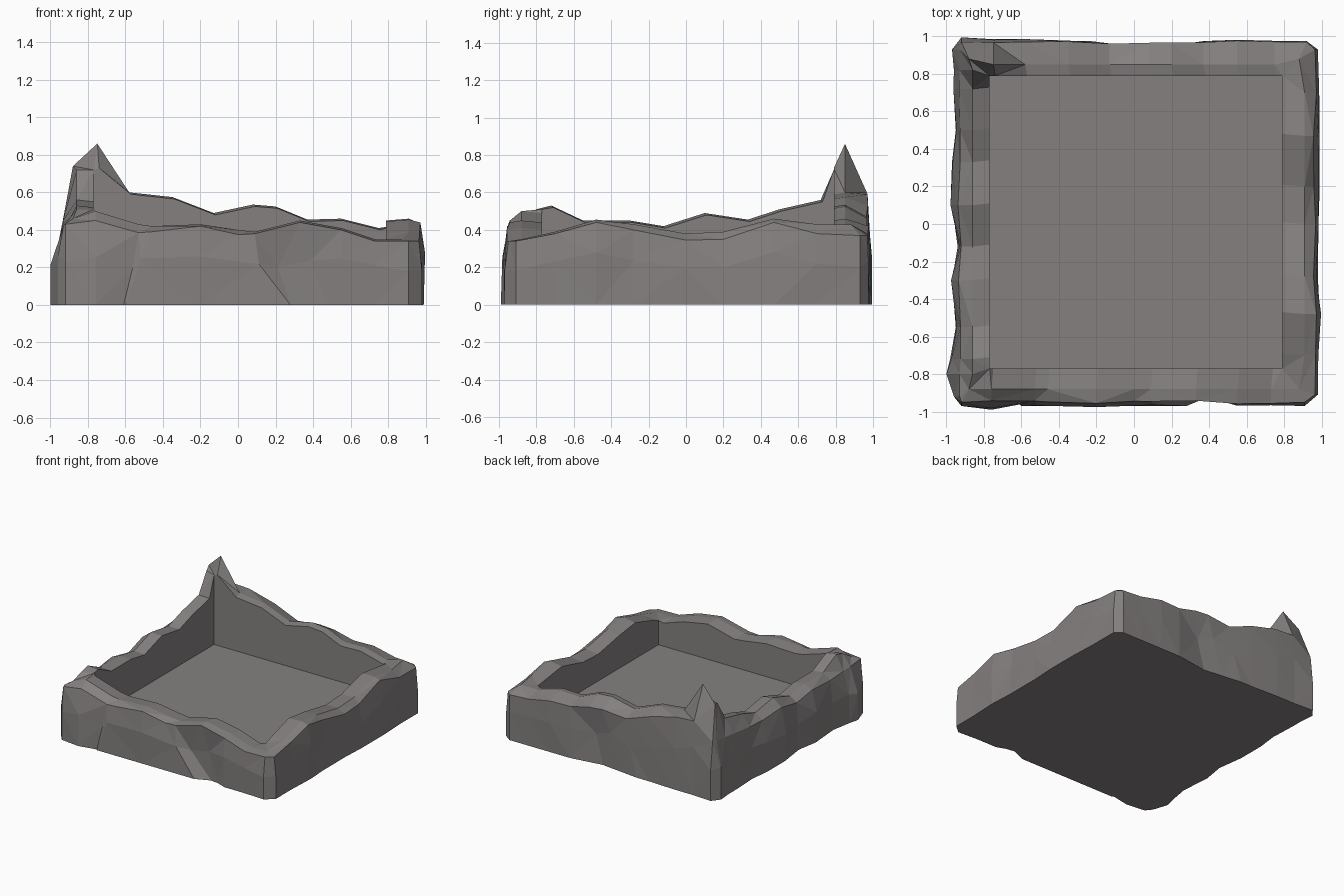
import bpy
import bmesh
import random

if "Cube" in bpy.data.objects:
    bpy.data.objects.remove(bpy.data.objects["Cube"], do_unlink=True)

random.seed(4)
FLOOR, INNER, SHIFT, CORNER = 0.15, 0.78, 0.01, 0.88

stone = bpy.data.materials.new("warm_grey_stone")
stone.use_nodes = True
stone.diffuse_color = (0.235, 0.217, 0.217, 1)
stone.node_tree.nodes["Principled BSDF"].inputs["Base Color"].default_value = stone.diffuse_color

# Stations along each side: position, lip height, crest height, bulge, lean of the foot
front = [(-.92, .43, .46, .0, 0), (-.76, .45, .5, .02, 0), (-.53, .385, .43, -.01, -.08),
         (-.46, .39, .42, .0, -.14), (-.2, .42, .43, .0, 0), (.0, .375, .4, .0, .28),
         (.09, .38, .39, -.05, .31), (.33, .44, .45, -.04, .14), (.55, .4, .41, -.01, 0),
         (.73, .34, .35, -.01, 0), (.91, .34, .35, .0, 0)]
right = [(-.91, .34, .35, .0, 0), (-.7, .38, .39, .0, 0), (-.48, .44, .455, .01, 0),
         (-.28, .4, .43, .0, 0), (.0, .345, .38, .0, 0), (.2, .35, .39, .01, 0),
         (.47, .44, .46, .01, 0), (.7, .38, .43, .0, 0), (.93, .37, .43, .0, 0)]
back = [(-.92, .47, .74, .02, 0), (-.75, .6, .86, .01, 0), (-.58, .59, .6, .01, 0),
        (-.35, .53, .575, .0, 0), (-.13, .45, .49, .0, -.1), (.08, .47, .535, -.02, -.15),
        (.2, .46, .525, -.04, -.1), (.37, .42, .455, .0, 0), (.55, .42, .46, .0, 0),
        (.75, .38, .41, .0, 0), (.92, .37, .43, .0, 0)]
left = [(-.92, .43, .46, .0, 0), (-.8, .42, .51, .04, 0), (-.72, .41, .53, .02, 0),
        (-.55, .4, .45, -.01, 0), (-.3, .42, .45, .01, 0), (-.12, .38, .42, -.02, 0),
        (.1, .43, .49, .01, 0), (.33, .41, .455, .01, 0), (.5, .42, .51, -.01, 0),
        (.72, .45, .56, .0, 0), (.82, .46, .72, .0, 0), (.93, .47, .74, .01, 0)]

# Each side: how it is placed, its profile, distances of foot, lip and crest
sides = [(lambda t, d: (t, -d), front, .97, .95, .88),
         (lambda t, d: (d, t), right, .98, .965, .91),
         (lambda t, d: (t, d), back[::-1], .975, .97, .85),
         (lambda t, d: (-d, t), left[::-1], .96, .93, .86)]

# Rim heights at the four corners of the square pocket, keyed by quadrant
corner_rim = {(False, True): .72, (True, True): .41, (True, False): .35, (False, False): .51}


def clamp(t, limit):
    return max(-limit, min(limit, t))


bm = bmesh.new()
cache = {}


def vert(x, y, z):
    key = (round(x, 4), round(y, 4), round(z, 4))
    if key not in cache:
        cache[key] = bm.verts.new(key)
    return cache[key]


def face(verts):
    unique = list(dict.fromkeys(verts))
    if len(unique) > 2 and not bm.faces.get(unique):
        return bm.faces.new(unique)


def column(place, station, foot_d, lip_d, crest_d):
    """Vertices of one slice, from the foot over the rim to the pocket floor."""
    t, lip, crest, bulge, lean = station
    x, y = place(clamp(t, INNER), INNER)
    at_corner = abs(t) >= INNER
    rim_z = corner_rim[x > 0, y > 0] if at_corner else min(crest - .01, .73)
    shake = 0 if at_corner else random.uniform(-.01, .01)
    mid_z = lip * random.uniform(.5, .65)
    if abs(t) > CORNER:
        crest_d = CORNER
    return [vert(*place(t + lean, foot_d + bulge), 0),
            vert(*place(t + lean * .4, foot_d + bulge + shake), mid_z),
            vert(*place(t, lip_d + shake), lip),
            vert(*place(clamp(t, CORNER), crest_d), crest),
            vert(x + SHIFT, y + SHIFT, rim_z),
            vert(x + SHIFT, y + SHIFT, FLOOR)]


columns = [column(place, s, *distances)
           for place, profile, *distances in sides for s in profile]

# Rocky outside, broad rim and straight pocket walls
rock_faces = []
for a, b in zip(columns, columns[1:] + columns[:1]):
    for i in range(len(a) - 1):
        new = face([a[i], b[i], b[i + 1], a[i + 1]])
        if new and i < 4:
            rock_faces.append(new)

# Pocket floor and underside
face([c[-1] for c in columns])
face([c[0] for c in reversed(columns)])

bmesh.ops.triangulate(bm, faces=rock_faces)
bmesh.ops.recalc_face_normals(bm, faces=bm.faces)

mesh = bpy.data.meshes.new("rock_basin")
bm.to_mesh(mesh)
bm.free()
mesh.materials.append(stone)
basin = bpy.data.objects.new("rock_basin", mesh)
bpy.context.collection.objects.link(basin)
